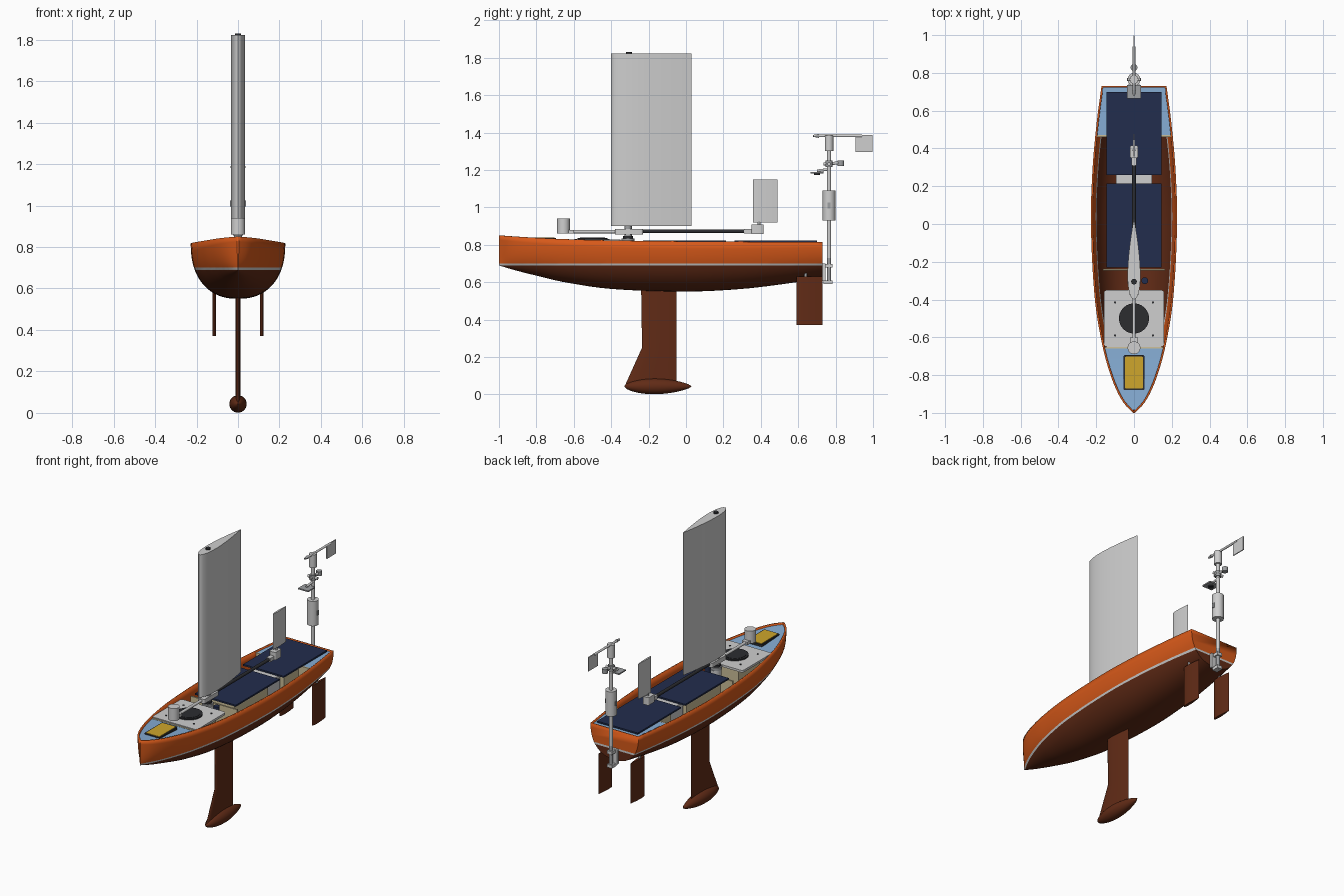
import bpy, bmesh, math
from mathutils import Vector

old = bpy.data.objects.get("Cube")
if old:
    bpy.data.objects.remove(old)


def material(name, rgb):
    m = bpy.data.materials.new(name)
    m.use_nodes = True
    m.diffuse_color = (*rgb, 1)
    m.node_tree.nodes["Principled BSDF"].inputs["Base Color"].default_value = (*rgb, 1)
    return m


ORANGE = material("hull orange", (0.68, 0.1, 0.01))
BROWN = material("bottom brown", (0.12, 0.024, 0.008))
PALE = material("light grey", (0.62, 0.62, 0.62))
GREY = material("mid grey", (0.34, 0.35, 0.36))
BLACK = material("near black", (0.025, 0.026, 0.03))
BLUE = material("deck blue", (0.24, 0.42, 0.66))
NAVY = material("solar navy", (0.016, 0.026, 0.075))
YELLOW = material("hatch yellow", (0.62, 0.38, 0.025))
BEIGE = material("foam beige", (0.6, 0.52, 0.32))
made = []


def finish(name, bm, *mats):
    bmesh.ops.recalc_face_normals(bm, faces=bm.faces)
    me = bpy.data.meshes.new(name)
    bm.to_mesh(me)
    bm.free()
    for m in mats:
        me.materials.append(m)
    ob = bpy.data.objects.new(name, me)
    bpy.context.collection.objects.link(ob)
    made.append(ob)
    return ob


def loft(name, rings, mats, closed=True, caps=True):
    bm = bmesh.new()
    rows = [[bm.verts.new(p) for p in ring] for ring in rings]
    n = len(rows[0])
    for a, b in zip(rows, rows[1:]):
        for i in range(n if closed else n - 1):
            j = (i + 1) % n
            bm.faces.new((a[i], a[j], b[j], b[i]))
    if caps:
        bm.faces.new(rows[0])
        bm.faces.new(rows[-1])
    return finish(name, bm, *mats)


def box(name, x, y, z, mat, bevel=0):
    """Box from (low, high) pairs on each axis."""
    bm = bmesh.new()
    bmesh.ops.create_cube(bm, size=1)
    for v in bm.verts:
        v.co = [lo + (c + 0.5) * (hi - lo) for c, (lo, hi) in zip(v.co, (x, y, z))]
    if bevel:
        up = [e for e in bm.edges if abs((e.verts[0].co - e.verts[1].co).z) > 0.5 * (z[1] - z[0])]
        bmesh.ops.bevel(bm, geom=up, offset=bevel, segments=3, profile=0.5, affect='EDGES')
    return finish(name, bm, mat)


def rod(name, a, b, r, mat, r2=None, seg=24):
    a, b = Vector(a), Vector(b)
    q = (b - a).to_track_quat('Z', 'Y')
    rings = []
    for p, rad in ((a, r), (b, r if r2 is None else r2)):
        rings.append([p + q @ Vector((rad * math.cos(t), rad * math.sin(t), 0))
                      for t in (2 * math.pi * i / seg for i in range(seg))])
    return loft(name, rings, [mat])


def post(name, y, z0, z1, r, mat, x=0):
    return rod(name, (x, y, z0), (x, y, z1), r, mat)


def foil(name, sections, mat, x=0, n=16):
    """Symmetric aerofoil lofted through (z, leading y, trailing y, half thickness)."""
    rings = []
    for z, y0, y1, h in sections:
        side = []
        for i in range(n + 1):
            c = (1 - math.cos(math.pi * i / n)) / 2
            t = 10 * (0.2969 * c ** 0.5 - 0.126 * c - 0.3516 * c**2 + 0.2843 * c**3 - 0.1036 * c**4)
            side.append((y0 + c * (y1 - y0), max(t, 0) * h))
        rings.append([(x + t, y, z) for y, t in side] + [(x - t, y, z) for y, t in side[-2:0:-1]])
    return loft(name, rings, [mat])


# Hull lines: y, half width, sheer height, bottom height
LINES = [(-1, 0.004, 0.85, 0.69), (-0.96, 0.045, 0.847, 0.677), (-0.9, 0.083, 0.843, 0.66),
         (-0.8, 0.124, 0.837, 0.635), (-0.65, 0.166, 0.83, 0.6), (-0.4, 0.207, 0.823, 0.564),
         (0, 0.228, 0.818, 0.55), (0.3, 0.219, 0.816, 0.564), (0.55, 0.196, 0.815, 0.594),
         (0.73, 0.172, 0.815, 0.622)]


def line_at(y):
    """Hermite interpolation of the hull lines."""
    last = len(LINES) - 1
    k = max(i for i in range(last) if LINES[i][0] <= y + 1e-6)
    slope = lambda i, c: ((LINES[min(i + 1, last)][c] - LINES[max(i - 1, 0)][c])
                          / (LINES[min(i + 1, last)][0] - LINES[max(i - 1, 0)][0]))
    a, b = LINES[k], LINES[k + 1]
    d = b[0] - a[0]
    t = (y - a[0]) / d
    return [a[c] * (1 + 2 * t) * (1 - t)**2 + b[c] * t * t * (3 - 2 * t)
            + d * (slope(k, c) * t * (1 - t)**2 - slope(k + 1, c) * t * t * (1 - t)) for c in (1, 2, 3)]


def section(y, n=28):
    w, top, low = line_at(y)
    pts = []
    for i in range(n + 1):
        a = math.pi * i / n
        c, s = math.cos(a), max(math.sin(a), 0)
        pts.append((math.copysign(w * abs(c) ** 0.87, c), y, top - (top - low) * s ** 0.87))
    return pts


# Hull shell, split at the waterline stripe
stations = [-1 + 1.73 * (i / 48) ** 1.25 for i in range(49)]
hull = loft("hull", [section(y) for y in stations], (ORANGE, PALE, BROWN), closed=False)
bm = bmesh.new()
bm.from_mesh(hull.data)
STRIPE = (0.688, 0.7)
for z in STRIPE:
    bmesh.ops.bisect_plane(bm, geom=bm.verts[:] + bm.edges[:] + bm.faces[:],
                           plane_co=(0, 0, z), plane_no=(0, 0, 1))
for f in bm.faces:
    z = f.calc_center_median().z
    f.material_index = 0 if z > STRIPE[1] else 1 if z > STRIPE[0] else 2
bm.to_mesh(hull.data)
bm.free()
shell = hull.modifiers.new("thickness", 'SOLIDIFY')
shell.thickness = 0.01
shell.offset = -1


def deck(name, y0, y1, drop, mat):
    rings = []
    for i in range(17):
        y = y0 + (y1 - y0) * i / 16
        w, top, _ = line_at(y)
        w = max(w - 0.007, 0.002)
        rings.append([(-w, y, top - drop), (w, y, top - drop), (w, y, top - drop - 0.008),
                      (-w, y, top - drop - 0.008)])
    loft(name, rings, [mat])


deck("bow_deck", -0.985, -0.655, 0.01, BLUE)
deck("stern_deck", 0.47, 0.722, 0.008, BLUE)

# Bulkheads that follow the hull section
for name, y in (("bow_bulkhead", -0.655), ("stern_bulkhead", 0.465)):
    rings = [[(px * 0.955, py, 0.69 + (pz - 0.69) * 0.94) for px, py, pz in section(yy)]
             for yy in (y - 0.005, y + 0.005)]
    loft(name, rings, [BEIGE])
box("middle_bulkhead", (-0.165, 0.165), (-0.247, -0.237), (0.64, 0.805), BEIGE)

# Interior boxes and solar panels
box("battery_box", (-0.11, 0.11), (-0.2, 0.15), (0.62, 0.812), BEIGE)
box("electronics_case", (-0.095, 0.095), (0.16, 0.3), (0.62, 0.806), PALE, 0.01)
box("rear_box", (-0.11, 0.11), (0.31, 0.46), (0.64, 0.812), BEIGE)
box("front_solar_panel", (-0.145, 0.145), (-0.23, 0.215), (0.813, 0.823), NAVY)
box("rear_solar_panel", (-0.145, 0.145), (0.26, 0.7), (0.813, 0.823), NAVY)

# Equipment tray with round hatch
box("tray_box", (-0.11, 0.11), (-0.6, -0.38), (0.64, 0.815), BEIGE)
box("equipment_tray", (-0.16, 0.16), (-0.65, -0.35), (0.814, 0.828), PALE, 0.015)
post("round_hatch", -0.5, 0.826, 0.836, 0.08, BLACK)
post("round_hatch_cap", -0.5, 0.835, 0.838, 0.066, BLACK)
for x in (-0.1, 0.1):
    for y in (-0.415, -0.59):
        post("tray_bolt", y, 0.826, 0.831, 0.006, BLACK, x)

# Bow hatch
box("bow_hatch_frame", (-0.056, 0.056), (-0.88, -0.694), (0.815, 0.836), BLACK, 0.01)
box("bow_hatch", (-0.048, 0.048), (-0.872, -0.702), (0.82, 0.839), YELLOW, 0.008)

# Wing sail, its mast and bearing
foil("wing_sail", [(0.9, -0.4, 0.03, 0.034), (1.822, -0.4, 0.03, 0.034)], PALE)
post("mast_top", -0.305, 1.81, 1.83, 0.015, BLACK)
post("mast_tube", -0.305, 0.57, 0.815, 0.032, PALE)
post("mast_collar", -0.31, 0.815, 0.833, 0.034, GREY)
post("mast_bearing", -0.31, 0.833, 0.846, 0.026, BLACK)
post("mast_stub", -0.31, 0.84, 0.905, 0.02, GREY)
post("deck_fitting", -0.3, 0.78, 0.822, 0.018, NAVY, 0.057)

# Boom with counterweight and tail flap
rod("front_boom", (0, -0.63, 0.87), (0, -0.37, 0.87), 0.009, PALE)
box("boom_block", (-0.025, 0.025), (-0.38, -0.23), (0.856, 0.884), PALE, 0.01)
rod("rear_boom", (0, -0.24, 0.872), (0, 0.33, 0.872), 0.01, BLACK)
box("tail_clamp", (-0.014, 0.014), (0.31, 0.37), (0.86, 0.884), PALE)
box("tail_base", (-0.022, 0.022), (0.35, 0.415), (0.858, 0.908), PALE, 0.008)
post("tail_pivot", 0.39, 0.9, 0.925, 0.008, GREY)
foil("tail_flap", [(0.92, 0.357, 0.49, 0.006), (1.15, 0.357, 0.49, 0.006)], PALE)
post("counterweight", -0.655, 0.86, 0.94, 0.034, PALE)
box("counterweight_foot", (-0.02, 0.02), (-0.66, -0.6), (0.86, 0.88), PALE)

# Keel, bulb and twin rudders
foil("keel_fin", [(0.05, -0.325, -0.05, 0.011), (0.25, -0.235, -0.052, 0.011),
                  (0.58, -0.24, -0.05, 0.011)], BROWN)
bulb = []
for i in range(25):
    t = 0.001 + 0.998 * i / 24
    r = 0.042 * (math.sin(math.pi * t ** 0.85)) ** 0.65
    bulb.append([(r * math.cos(a), -0.33 + 0.36 * t, 0.043 + r * math.sin(a))
                 for a in (2 * math.pi * k / 24 for k in range(24))])
loft("keel_bulb", bulb, [BROWN])
for side, x in (("left", 0.115), ("right", -0.115)):
    foil(side + "_rudder", [(0.37, 0.592, 0.73, 0.009), (0.63, 0.592, 0.73, 0.009)], BROWN, x)
    post(side + "_rudder_stock", 0.64, 0.61, 0.72, 0.008, GREY, x)

# Stern bracket and instrument mast
box("bracket_plate", (-0.03, 0.03), (0.728, 0.745), (0.605, 0.7), PALE)
for z in (0.59, 0.678):
    box("bracket_arm", (-0.018, 0.018), (0.735, 0.782), (z, z + 0.02), PALE)
post("bracket_pin", 0.765, 0.59, 0.73, 0.011, GREY)
post("instrument_mast", 0.765, 0.72, 1.32, 0.011, PALE)
post("instrument_canister", 0.765, 0.93, 1.09, 0.034, PALE)
box("canister_clamp", (-0.038, 0.038), (0.757, 0.773), (0.995, 1.025), GREY)
rod("sensor_arm", (0, 0.7, 1.195), (0, 0.775, 1.205), 0.007, PALE)
box("sensor_plate", (-0.036, 0.036), (0.665, 0.735), (1.182, 1.19), GREY)
post("sensor_eye", 0.7, 1.174, 1.183, 0.016, BLACK)
post("mast_joint", 0.765, 1.215, 1.25, 0.019, GREY)
rod("ball_arm", (0, 0.735, 1.232), (0, 0.83, 1.238), 0.008, PALE)
post("antenna_cap", 0.828, 1.222, 1.25, 0.018, GREY)
rod("cross_arm", (-0.034, 0.765, 1.232), (0.034, 0.765, 1.232), 0.009, PALE)
post("wind_head", 0.765, 1.3, 1.385, 0.023, PALE)
rod("wind_arm", (0, 0.685, 1.382), (0, 0.94, 1.382), 0.007, PALE)
rod("wind_nose", (0, 0.68, 1.382), (0, 0.71, 1.382), 0.005, GREY, 0.01)
box("wind_vane", (-0.003, 0.003), (0.905, 0.998), (1.297, 1.387), PALE)

# Smooth round parts, keep edges crisp
bpy.ops.object.select_all(action='DESELECT')
for ob in made:
    ob.select_set(True)
bpy.context.view_layer.objects.active = hull
bpy.ops.object.shade_smooth_by_angle(angle=math.radians(35))
